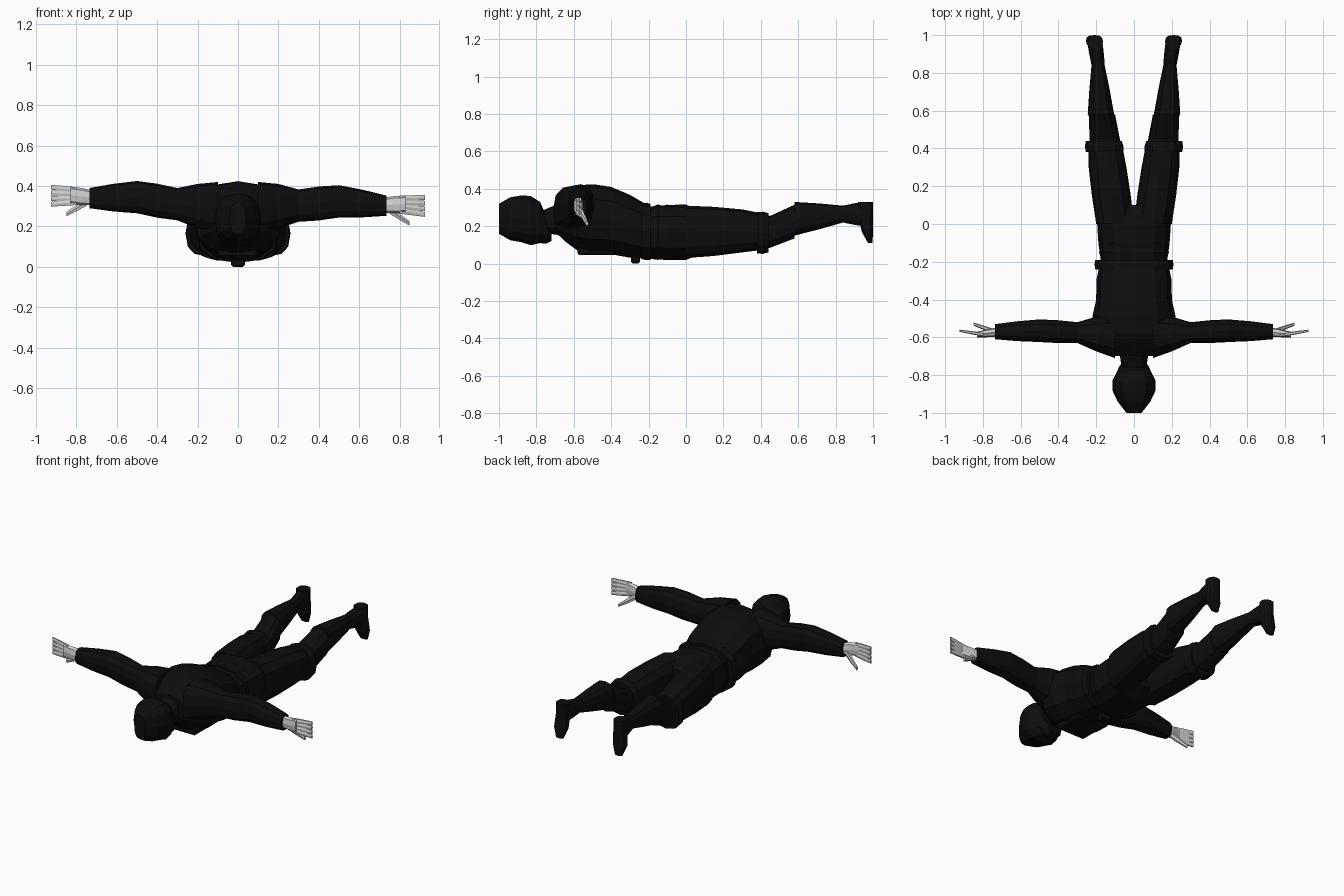
import bpy, bmesh, math
from mathutils import Vector

cube = bpy.data.objects.get("Cube")
if cube:
    bpy.data.objects.remove(cube, do_unlink=True)


def make_material(name, value):
    material = bpy.data.materials.new(name)
    material.use_nodes = True
    colour = (value, value, value, 1)
    material.diffuse_color = colour
    shader = material.node_tree.nodes["Principled BSDF"]
    shader.inputs["Base Color"].default_value = colour
    return material


black = make_material("black cloth", 0.004)
grey = make_material("pale grey gloves", 0.62)


def finish(bm, name, material):
    bmesh.ops.recalc_face_normals(bm, faces=bm.faces[:])
    mesh = bpy.data.meshes.new(name)
    bm.to_mesh(mesh)
    bm.free()
    mesh.materials.append(material)
    obj = bpy.data.objects.new(name, mesh)
    bpy.context.collection.objects.link(obj)


def joint(x, y, z, *radii):
    """A cross-section: its centre and its two half widths."""
    return Vector((x, y, z)), Vector(radii)


def soften(value):
    """Push a circle coordinate slightly towards a rounded box."""
    return math.copysign(abs(value) ** 0.8, value)


def loft(name, axis, joints, swell=0.0, place=Vector, material=black, sides=12):
    """Skin faceted rings through the joints, swelling halfway between each pair."""
    sections = [joints[0]]
    for (centre, radii), (next_centre, next_radii) in zip(joints, joints[1:]):
        middle = centre.lerp(next_centre, 0.5)
        sections.append((middle, radii.lerp(next_radii, 0.5) * (1 + swell)))
        sections.append((next_centre, next_radii))

    across, up = [i for i, letter in enumerate("xyz") if letter != axis]
    bm = bmesh.new()
    rings = []
    for centre, radii in sections:
        ring = []
        for i in range(sides):
            angle = math.tau * i / sides
            point = centre.copy()
            point[across] += radii.x * soften(math.cos(angle))
            point[up] += radii.y * soften(math.sin(angle))
            ring.append(bm.verts.new(place(point)))
        rings.append(ring)
    for ring, following in zip(rings, rings[1:]):
        for i in range(sides):
            bm.faces.new((ring[i - 1], ring[i], following[i], following[i - 1]))
    bm.faces.new(rings[0])
    bm.faces.new(rings[-1])
    finish(bm, name, material)


def block(name, centre, size):
    """A box with chamfered edges."""
    bm = bmesh.new()
    bmesh.ops.create_cube(bm, size=1)
    bmesh.ops.scale(bm, vec=size, verts=bm.verts)
    bmesh.ops.translate(bm, vec=centre, verts=bm.verts)
    bmesh.ops.bevel(bm, geom=bm.edges[:], offset=0.01, segments=1, affect='EDGES')
    finish(bm, name, black)


# Masked head, face turned down, and neck
crown = joint(0, -1, 0.24, 0.04, 0.08)
brow = joint(0, -0.88, 0.24, 0.115, 0.125)
jaw = joint(0, -0.78, 0.22, 0.09, 0.11)
chin = joint(0, -0.72, 0.15, 0.045, 0.03)
loft("head", "y", [crown, brow, jaw, chin], swell=0.12)

neck_base = joint(0, -0.66, 0.24, 0.08, 0.09)
neck_top = joint(0, -0.8, 0.22, 0.06, 0.05)
loft("neck", "y", [neck_base, neck_top])

# Jacket, from collar to waist
collar = joint(0, -0.7, 0.25, 0.1, 0.08)
shoulders = joint(0, -0.58, 0.245, 0.22, 0.175)
ribs = joint(0, -0.4, 0.23, 0.2, 0.18)
waist = joint(0, -0.2, 0.17, 0.18, 0.14)
loft("jacket", "y", [collar, shoulders, ribs, waist], swell=0.05)

# Belt, trouser seat and cloth folds
belt_top = joint(0, -0.24, 0.175, 0.205, 0.15)
belt_bottom = joint(0, -0.19, 0.17, 0.205, 0.15)
loft("belt", "y", [belt_top, belt_bottom], swell=0.02)

hips = joint(0, -0.2, 0.165, 0.175, 0.14)
seat = joint(0, 0, 0.168, 0.195, 0.148)
crotch = joint(0, 0.1, 0.165, 0.17, 0.1)
loft("trouser_seat", "y", [hips, seat, crotch], swell=0.02)

for number in range(3):
    y = number * 0.05 - 0.15
    upper = joint(0, y - 0.015, 0.168, 0.18, 0.144)
    lower = joint(0, y + 0.015, 0.168, 0.18, 0.144)
    loft(f"cloth_fold_{number}", "y", [upper, lower], swell=0.03)

# Chest fittings on the underside
block("chest_panel", (0, -0.48, 0.07), (0.2, 0.2, 0.05))
block("buckle", (0, -0.27, 0.025), (0.07, 0.05, 0.05))

for side, label in ((1, "left"), (-1, "right")):

    def on_leg(point):
        return Vector((side * point.x, point.y, point.z))

    def on_arm(point):
        """The left arm hangs a little lower towards the hand."""
        drop = 0.07 * max(0, point.x - 0.2) if side > 0 else 0
        return Vector((side * point.x, point.y, point.z - drop))

    # Sleeve
    armpit = joint(0.1, -0.59, 0.29, 0.12, 0.13)
    upper_arm = joint(0.3, -0.575, 0.31, 0.055, 0.08)
    elbow = joint(0.5, -0.565, 0.345, 0.06, 0.08)
    wrist = joint(0.735, -0.57, 0.34, 0.04, 0.05)
    loft(f"{label}_sleeve", "x", [armpit, upper_arm, elbow, wrist], 0.05, on_arm)

    # Gloved hand with fanned fingers
    palm = joint(0.71, -0.57, 0.34, 0.025, 0.035)
    knuckles = joint(0.83, -0.585, 0.355, 0.015, 0.042)
    loft(f"{label}_palm", "x", [palm, knuckles], 0.1, on_arm, grey, 8)
    for number in range(4):
        root = joint(0.8, -0.585, 0.32 + 0.02 * number, 0.01, 0.016)
        tip = joint(0.925, -0.565, 0.31 + 0.028 * number, 0.006, 0.013)
        loft(f"{label}_finger_{number}", "x", [root, tip], 0.05, on_arm, grey, 6)
    root = joint(0.75, -0.565, 0.32, 0.012, 0.02)
    tip = joint(0.85, -0.53, 0.26, 0.008, 0.012)
    loft(f"{label}_thumb", "x", [root, tip], 0.1, on_arm, grey, 6)

    # Trouser leg with knee pad
    groin = joint(0.1, 0, 0.17, 0.1, 0.14)
    thigh = joint(0.14, 0.3, 0.175, 0.1, 0.115)
    knee = joint(0.155, 0.45, 0.17, 0.08, 0.085)
    loft(f"{label}_thigh", "y", [groin, thigh, knee], 0.03, on_leg)

    pad_top = joint(0.155, 0.38, 0.165, 0.1, 0.11)
    pad_bottom = joint(0.16, 0.44, 0.165, 0.095, 0.105)
    loft(f"{label}_knee_pad", "y", [pad_top, pad_bottom], 0.05, on_leg)

    cuff = joint(0.17, 0.58, 0.225, 0.07, 0.09)
    loft(f"{label}_shin", "y", [knee, cuff], 0, on_leg)

    # Boot, sole facing back and toes hanging down
    boot_top = joint(0.175, 0.58, 0.24, 0.07, 0.09)
    ankle = joint(0.19, 0.84, 0.265, 0.035, 0.045)
    heel = joint(0.205, 0.95, 0.265, 0.04, 0.065)
    loft(f"{label}_boot_shaft", "y", [boot_top, ankle, heel], 0.03, on_leg)

    heel_top = joint(0.205, 0.96, 0.33, 0.04, 0.04)
    instep = joint(0.205, 0.96, 0.25, 0.04, 0.04)
    ball = joint(0.21, 0.97, 0.17, 0.045, 0.03)
    toe = joint(0.21, 0.985, 0.11, 0.025, 0.012)
    loft(f"{label}_boot_foot", "z", [heel_top, instep, ball, toe], 0, on_leg)
